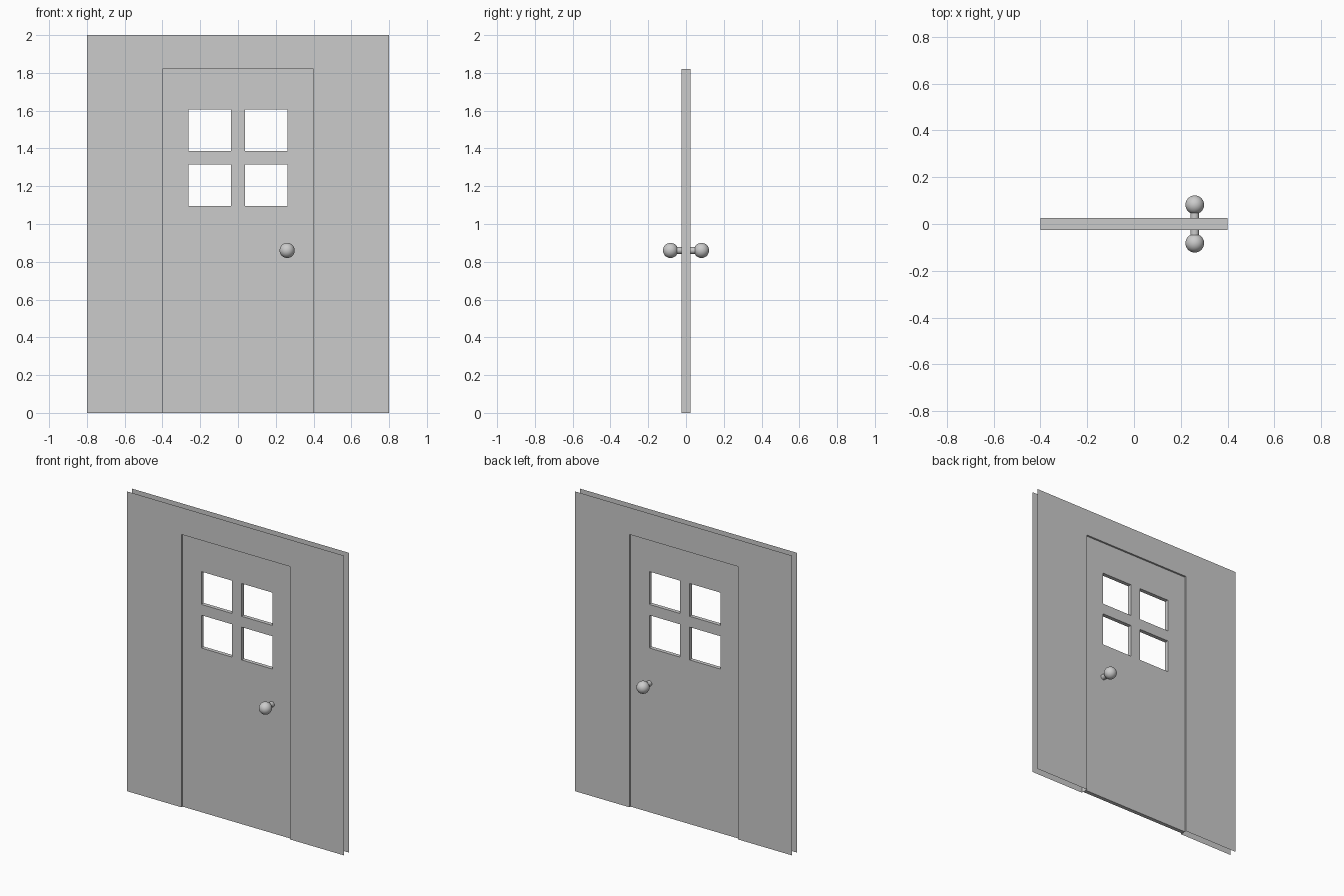
import bpy, bmesh, math

if "Cube" in bpy.data.objects:
    bpy.data.objects.remove(bpy.data.objects["Cube"])

DOOR_W, DOOR_H = 0.4, 1.82      # half width and height of the opening
WALL_Y, DOOR_T = 0.025, 0.026   # wall half depth, door thickness


def finish(bm, name):
    mesh = bpy.data.meshes.new(name)
    bm.to_mesh(mesh)
    bm.free()
    obj = bpy.data.objects.new(name, mesh)
    bpy.context.collection.objects.link(obj)
    return obj


# Wall: two thin open sheets joined only by the jamb around the doorway
outline = [(-0.8, 0), (-DOOR_W, 0), (-DOOR_W, DOOR_H), (DOOR_W, DOOR_H),
           (DOOR_W, 0), (0.8, 0), (0.8, 2), (-0.8, 2)]
bm = bmesh.new()
front = [bm.verts.new((x, -WALL_Y, z)) for x, z in outline]
back = [bm.verts.new((x, WALL_Y, z)) for x, z in outline]
bm.faces.new(front)
bm.faces.new(back[::-1])
for i in (1, 2, 3):
    bm.faces.new((front[i + 1], front[i], back[i], back[i + 1]))
finish(bm, "wall_with_jamb")

# Door leaf: a grid of panels with four window cells left out, then thickened
xs = [-DOOR_W, -0.262, -0.036, 0.036, 0.262, DOOR_W]
zs = [0, 1.095, 1.314, 1.386, 1.605, DOOR_H]
bm = bmesh.new()
grid = [[bm.verts.new((x, 0, z)) for x in xs] for z in zs]
for r in range(5):
    for c in range(5):
        if r in (1, 3) and c in (1, 3):
            continue
        bm.faces.new((grid[r][c], grid[r][c + 1], grid[r + 1][c + 1], grid[r + 1][c]))
door = finish(bm, "door_leaf")
solid = door.modifiers.new("thickness", 'SOLIDIFY')
solid.thickness = DOOR_T
solid.offset = 0

# Knobs: a ball on a short stem on each side of the door
for side, label in ((-1, "front"), (1, "back")):
    bpy.ops.mesh.primitive_uv_sphere_add(segments=32, ring_count=16, radius=0.04,
                                         location=(0.26, side * 0.082, 0.86))
    bpy.context.object.name = label + "_knob"
    bpy.ops.object.shade_smooth()
    bpy.ops.mesh.primitive_cylinder_add(vertices=32, radius=0.018, depth=0.06,
                                        location=(0.26, side * 0.042, 0.86),
                                        rotation=(math.pi / 2, 0, 0))
    bpy.context.object.name = label + "_knob_stem"
    bpy.ops.object.shade_smooth_by_angle()
